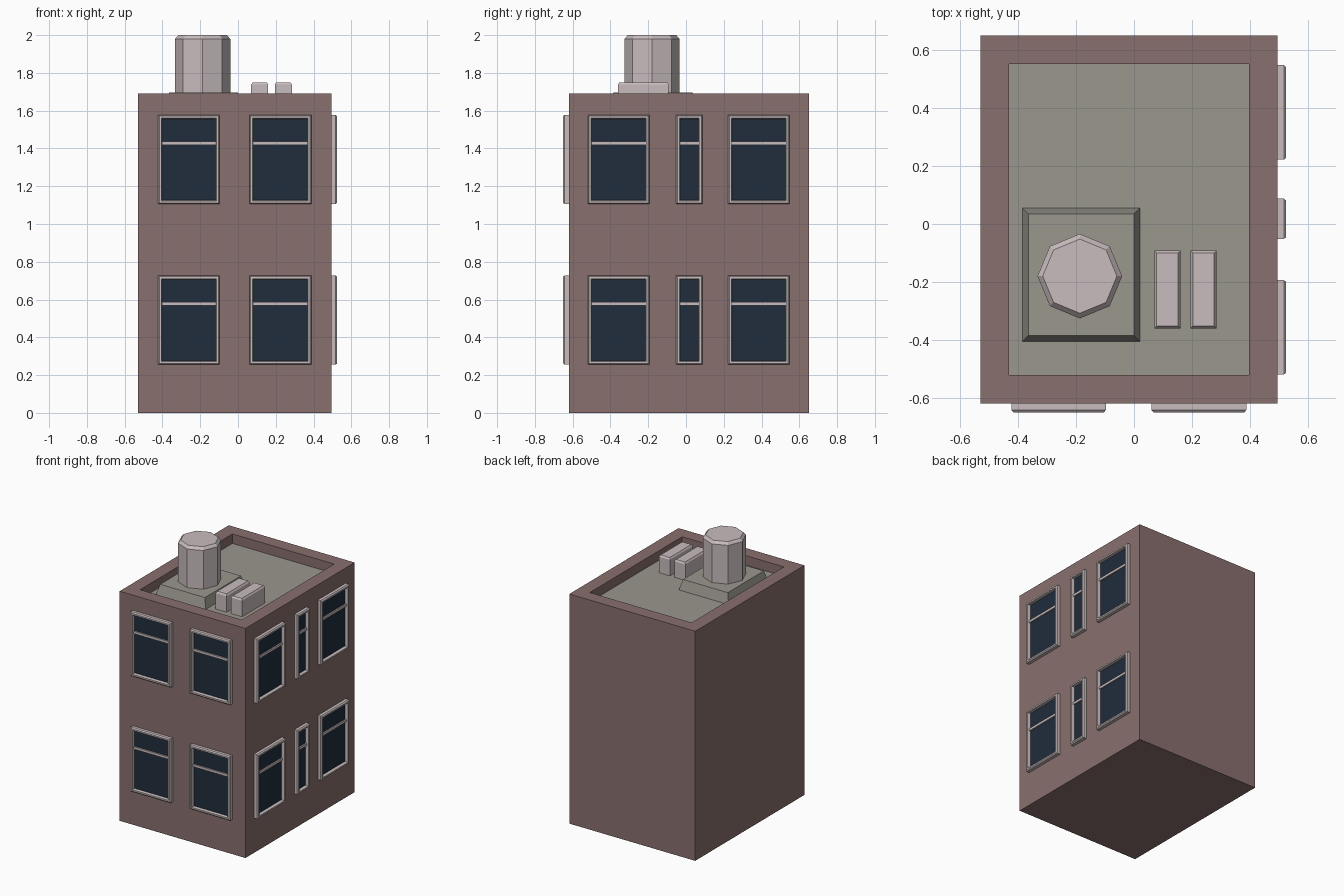
import bpy, bmesh, math

if "Cube" in bpy.data.objects:
    bpy.data.objects.remove(bpy.data.objects["Cube"])


def material(name, rgb):
    m = bpy.data.materials.new(name)
    m.diffuse_color = (*rgb, 1)
    m.use_nodes = True
    m.node_tree.nodes["Principled BSDF"].inputs["Base Color"].default_value = m.diffuse_color
    return m


BRICK = material("dusty brick", (0.25, 0.16, 0.155))
ROOF = material("grey roof", (0.32, 0.31, 0.265))
PALE = material("pale trim", (0.585, 0.505, 0.515))
GLASS = material("dark glass", (0.015, 0.026, 0.045))


def rect(x0, x1, y0, y1, z, inset=0.0):
    """Rectangular ring, counter-clockwise seen from +z."""
    i = inset
    return [(x0 + i, y0 + i, z), (x1 - i, y0 + i, z), (x1 - i, y1 - i, z), (x0 + i, y1 - i, z)]


def loft(name, rings, mats, place=lambda p: p, caps=True, cap_mat=0):
    """Skin successive rings into one flat-shaded object."""
    bm = bmesh.new()
    loops = [[bm.verts.new(place(p)) for p in r] for r in rings]
    n = len(rings[0])
    for a, b in zip(loops, loops[1:]):
        for k in range(n):
            j = (k + 1) % n
            bm.faces.new((a[k], a[j], b[j], b[k]))
    if caps:
        bm.faces.new(loops[0][::-1])
        bm.faces.new(loops[-1]).material_index = cap_mat
    me = bpy.data.meshes.new(name)
    bm.to_mesh(me)
    bm.free()
    for m in mats:
        me.materials.append(m)
    ob = bpy.data.objects.new(name, me)
    bpy.context.collection.objects.link(ob)
    return ob


# Building: walls, parapet and sunken roof
X0, X1, Y0, Y1, TOP, FLOOR = -0.53, 0.495, -0.62, 0.65, 1.69, 1.62
loft("building_body",
     [rect(X0, X1, Y0, Y1, 0), rect(X0, X1, Y0, Y1, TOP),
      rect(X0, X1, Y0, Y1, TOP, 0.098), rect(X0, X1, Y0, Y1, FLOOR, 0.098)],
     [BRICK, ROOF], cap_mat=1)

# Tapered pad under the tank
pad = (-0.385, 0.02, -0.405, 0.055)
loft("tank_pad", [rect(*pad, FLOOR), rect(*pad, 1.695, 0.02)], [ROOF])


# Eight-sided roof tank with chamfered top
def octagon(r, z):
    return [(-0.187 + r * math.cos(k * math.pi / 4),
             -0.18 + r * math.sin(k * math.pi / 4), z) for k in range(8)]


loft("roof_tank", [octagon(0.146, 1.69), octagon(0.146, 1.98), octagon(0.128, 2.0)], [PALE])

# Two roof vent boxes
for i, x in enumerate((0.07, 0.195)):
    box = (x, x + 0.09, -0.36, -0.092)
    loft(f"roof_vent_{i + 1}",
         [rect(*box, FLOOR), rect(*box, 1.738), rect(*box, 1.75, 0.008)], [PALE])


# Windows: u runs along the wall, v is up, d is out of the wall
def on_front(p):
    return (p[0], Y0 - p[2], p[1])


def on_right(p):
    return (X1 + p[2], p[0], p[1])


def window(name, place, u0, u1, v0, v1):
    r = (u0, u1, v0, v1)
    loft(name + "_frame",
         [rect(*r, 0), rect(*r, 0.022), rect(*r, 0.03, 0.007),
          rect(*r, 0.03, 0.018), rect(*r, 0.0, 0.022)], [PALE], place, caps=False)
    g = (u0 + 0.02, u1 - 0.02, v0 + 0.02, v1 - 0.02)
    loft(name + "_glass", [rect(*g, 0), rect(*g, 0.008)], [GLASS], place)
    c = v0 + 0.322
    bar = (u0 + 0.018, u1 - 0.018, c - 0.009, c + 0.009)
    loft(name + "_bar", [rect(*bar, 0.004), rect(*bar, 0.018)], [PALE], place)


sides = {
    "front": (on_front, [(-0.423, -0.097), (0.06, 0.388)]),
    "right": (on_right, [(-0.52, -0.193), (-0.052, 0.088), (0.222, 0.548)]),
}
for side, (place, spans) in sides.items():
    for floor, v0 in enumerate((0.255, 1.105)):
        for i, (u0, u1) in enumerate(spans):
            window(f"{side}_window_{floor + 1}_{i + 1}", place, u0, u1, v0, v0 + 0.473)
